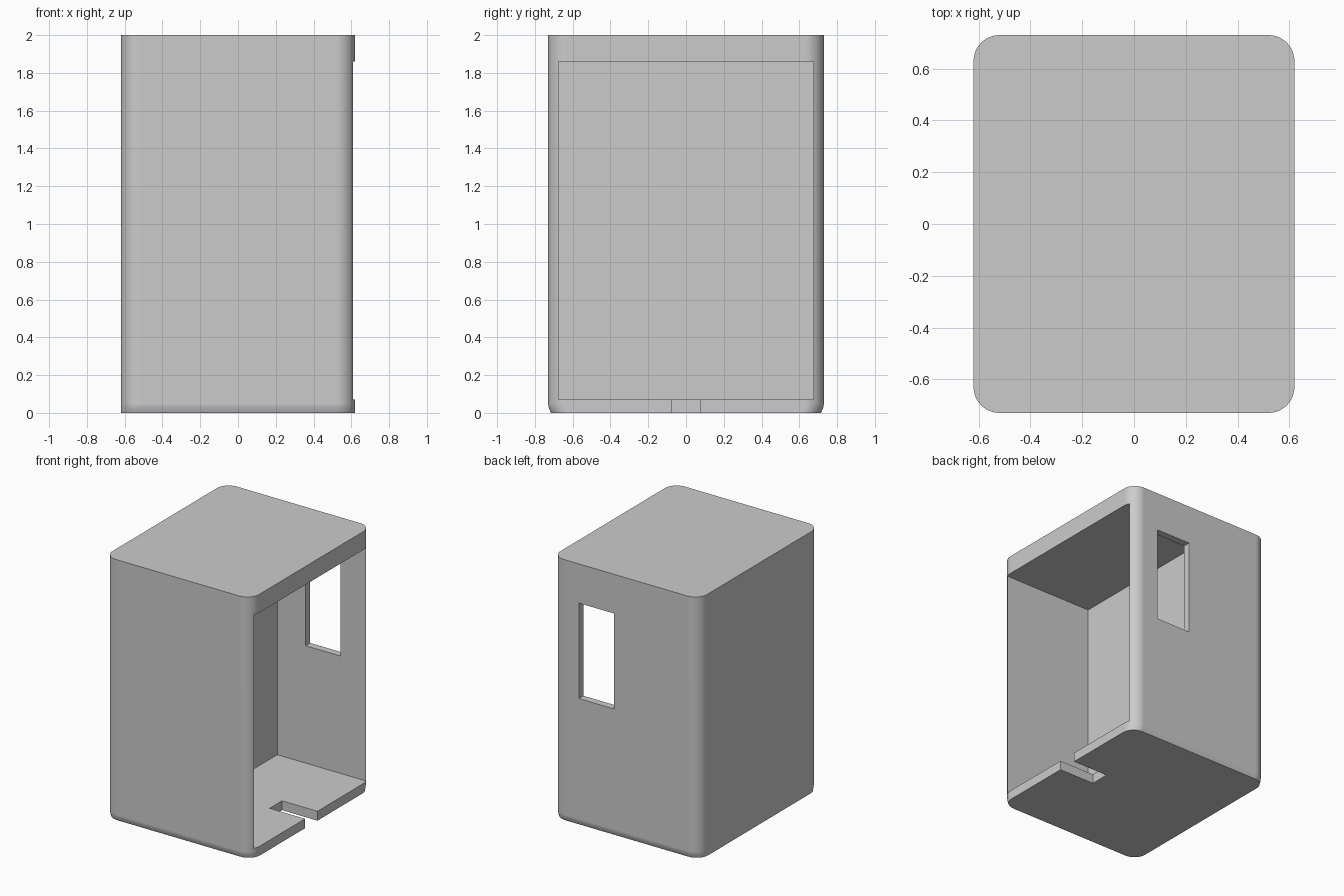
import bpy, bmesh, math

cube = bpy.data.objects.get("Cube")
if cube:
    bpy.data.objects.remove(cube, do_unlink=True)

HALF_X, HALF_Y, HEIGHT, RADIUS = 0.62, 0.73, 2.0, 0.1
SEGMENTS = 12

grey = bpy.data.materials.new("light grey")
grey.use_nodes = True
GREY = (0.6, 0.6, 0.6, 1)
grey.diffuse_color = GREY
grey.node_tree.nodes["Principled BSDF"].inputs["Base Color"].default_value = GREY


def add_object(name, bm):
    bmesh.ops.recalc_face_normals(bm, faces=bm.faces)
    mesh = bpy.data.meshes.new(name)
    bm.to_mesh(mesh)
    bm.free()
    obj = bpy.data.objects.new(name, mesh)
    obj.data.materials.append(grey)
    bpy.context.collection.objects.link(obj)
    return obj


def rounded_outline():
    """Plan outline with rounded corners, counter-clockwise."""
    points = []
    for i, (sx, sy) in enumerate([(1, 1), (-1, 1), (-1, -1), (1, -1)]):
        for k in range(SEGMENTS + 1):
            a = (i + k / SEGMENTS) * math.pi / 2
            points.append((sx * (HALF_X - RADIUS) + RADIUS * math.cos(a),
                           sy * (HALF_Y - RADIUS) + RADIUS * math.sin(a)))
    return points


def cut_box(target, name, low, high):
    """Subtract an axis-aligned box from the target."""
    bm = bmesh.new()
    bmesh.ops.create_cube(bm, size=1)
    for v in bm.verts:
        v.co = [(l + h) / 2 + c * (h - l) for c, l, h in zip(v.co, low, high)]
    cutter = add_object(name, bm)
    cutter.hide_render = True
    mod = target.modifiers.new(name, "BOOLEAN")
    mod.operation, mod.solver, mod.object = "DIFFERENCE", "EXACT", cutter
    bpy.context.view_layer.objects.active = target
    bpy.ops.object.modifier_apply(modifier=name)
    bpy.data.objects.remove(cutter, do_unlink=True)


# Housing: rounded prism whose front and back curve in slightly at the base
bm = bmesh.new()
outline = rounded_outline()
rings = []
for z, inset in [(0, 0.015), (0.025, 0.004), (0.05, 0), (HEIGHT, 0)]:
    squeeze = 1 - inset / HALF_Y
    rings.append([bm.verts.new((x, y * squeeze, z)) for x, y in outline])
count = len(outline)
for lower, upper in zip(rings, rings[1:]):
    for i in range(count):
        j = (i + 1) % count
        bm.faces.new((lower[i], lower[j], upper[j], upper[i]))
bm.faces.new(rings[0])
bm.faces.new(rings[-1])
housing = add_object("housing", bm)

# Open compartment, back wall window and floor slot
cut_box(housing, "compartment", (-0.14, -0.675, 0.072), (0.8, 0.675, 1.86))
cut_box(housing, "window", (0.1, 0.6, 0.97), (0.395, 0.9, 1.7))
cut_box(housing, "floor_slot", (0.32, -0.075, -0.1), (0.8, 0.075, 0.2))

# Smooth rounded corners, crisp cut edges
bpy.ops.object.select_all(action="DESELECT")
housing.select_set(True)
bpy.context.view_layer.objects.active = housing
bpy.ops.object.shade_smooth_by_angle(angle=math.radians(30))
weighted = housing.modifiers.new("flat_walls", "WEIGHTED_NORMAL")
weighted.keep_sharp = True
